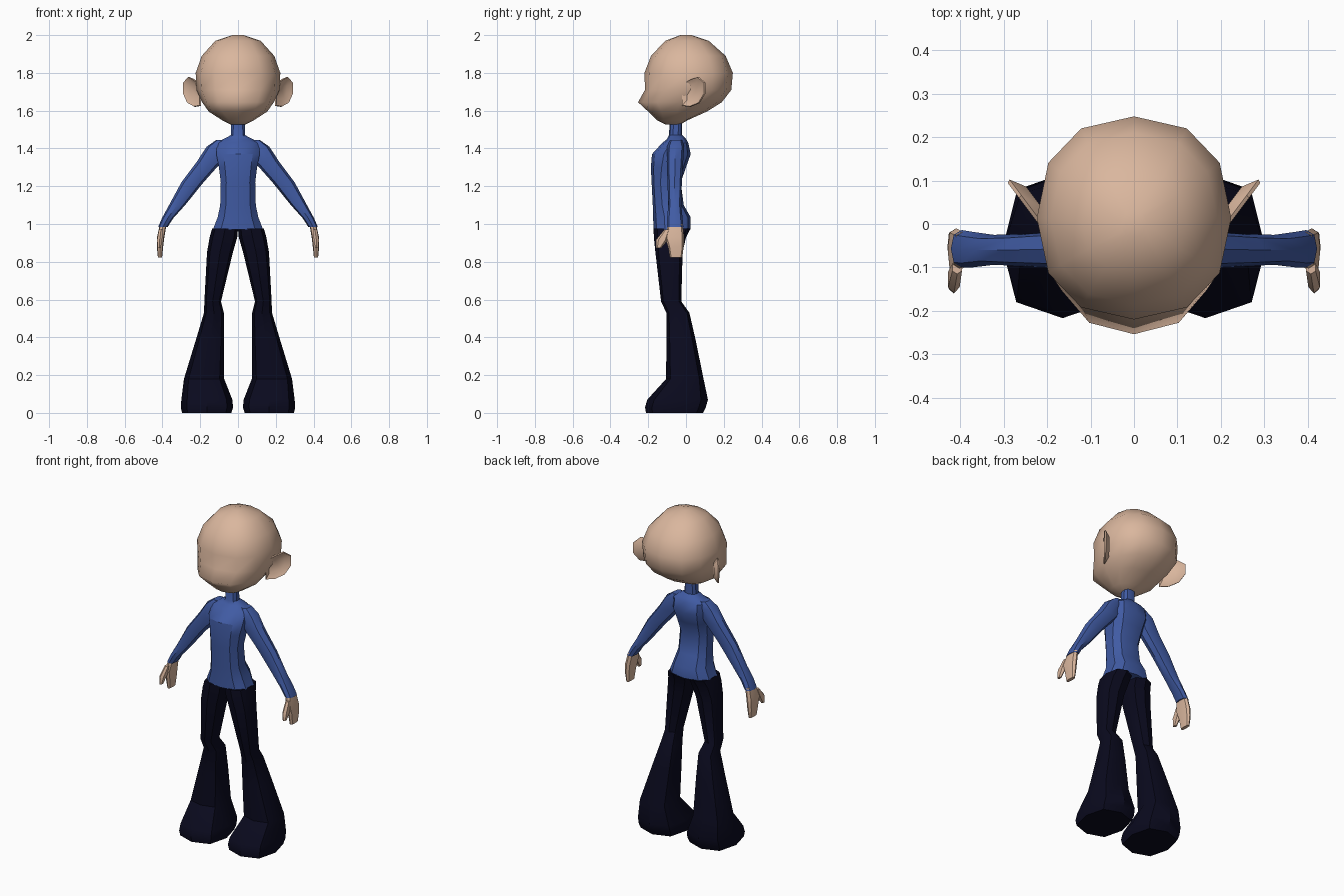
import bpy, bmesh
from math import cos, sin, pi, radians, copysign

if "Cube" in bpy.data.objects:
    bpy.data.objects.remove(bpy.data.objects["Cube"])


def material(name, colour):
    mat = bpy.data.materials.new(name)
    mat.use_nodes = True
    mat.diffuse_color = (*colour, 1)
    bsdf = mat.node_tree.nodes["Principled BSDF"]
    bsdf.inputs["Base Color"].default_value = (*colour, 1)
    bsdf.inputs["Roughness"].default_value = 0.8
    return mat


skin = material("skin", (0.70, 0.47, 0.34))
blue = material("blue_shirt", (0.052, 0.105, 0.37))
navy = material("dark_trousers", (0.003, 0.003, 0.013))


def ring(z, x0, x1, y0, y1, sides, power):
    """Horizontal rounded outline filling the given x and y ranges."""
    points = []
    for i in range(sides):
        c, s = sin(2 * pi * i / sides), cos(2 * pi * i / sides)
        c, s = copysign(abs(c) ** power, c), copysign(abs(s) ** power, s)
        points.append(((x0 + x1) / 2 + c * (x1 - x0) / 2,
                       (y0 + y1) / 2 + s * (y1 - y0) / 2, z))
    return points


def skin_rings(name, rings, mat, side=1, angle=35):
    """Bridge matching rings of points into a closed, capped surface."""
    bm = bmesh.new()
    loops = [[bm.verts.new((side * x, y, z)) for x, y, z in r] for r in rings]
    n = len(loops[0])
    for a, b in zip(loops, loops[1:]):
        for i in range(n):
            j = (i + 1) % n
            bm.faces.new((a[i], a[j], b[j], b[i]))
    bm.faces.new(loops[0])
    bm.faces.new(loops[-1])
    bmesh.ops.recalc_face_normals(bm, faces=bm.faces)
    mesh = bpy.data.meshes.new(name)
    bm.to_mesh(mesh)
    bm.free()
    mesh.materials.append(mat)
    obj = bpy.data.objects.new(name, mesh)
    bpy.context.collection.objects.link(obj)
    bpy.ops.object.select_all(action="DESELECT")
    obj.select_set(True)
    bpy.context.view_layer.objects.active = obj
    bpy.ops.object.shade_smooth_by_angle(angle=radians(angle))
    return obj


def loft(name, sections, mat, side=1, sides=8, power=0.85, angle=35):
    return skin_rings(name, [ring(*s, sides, power) for s in sections],
                      mat, side, angle)


def centred(sections):
    """Turn (z, half width, front, back) into full sections."""
    return [(z, -w, w, y0, y1) for z, w, y0, y1 in sections]


# Head with a pushed-out muzzle
loft("head", centred([
    (2.0, 0.03, -0.03, 0.03), (1.97, 0.12, -0.11, 0.12),
    (1.89, 0.192, -0.185, 0.21), (1.80, 0.224, -0.22, 0.248),
    (1.71, 0.22, -0.217, 0.24), (1.645, 0.19, -0.254, 0.19),
    (1.595, 0.155, -0.2, 0.11), (1.55, 0.085, -0.155, 0.01),
    (1.527, 0.04, -0.11, -0.03)]), skin, sides=12, power=0.88, angle=80)

# Shirt body and high collar
loft("shirt", centred([
    (1.57, 0.035, -0.085, -0.02), (1.47, 0.04, -0.09, -0.02),
    (1.45, 0.08, -0.1, 0.0), (1.43, 0.115, -0.125, 0.012),
    (1.37, 0.12, -0.18, 0.025), (1.3, 0.105, -0.186, 0.0),
    (1.22, 0.095, -0.182, -0.028), (1.1, 0.098, -0.176, -0.012),
    (1.035, 0.112, -0.174, 0.025), (0.972, 0.138, -0.172, 0.025)]),
    blue, sides=10, power=0.8)

# Ear outline: distance along the ear, height
ear_outline = [(0, 1.74), (0.35, 1.765), (0.7, 1.78), (1, 1.75),
               (1, 1.69), (0.75, 1.64), (0.35, 1.62), (0, 1.625)]


def ear_ring(scale, depth):
    """Scaled ear outline, moved along the normal of the swept-back ear."""
    points = []
    for u, z in ear_outline:
        u = 0.4 + (u - 0.4) * scale
        points.append((0.20 + 0.09 * u + 0.8 * depth,
                       -0.02 + 0.12 * u - 0.6 * depth,
                       1.7 + (z - 1.7) * scale))
    return points


for label, side in (("left", 1), ("right", -1)):
    # Dished ear
    skin_rings(label + "_ear",
               [ear_ring(0.6, -0.025), ear_ring(1, -0.004),
                ear_ring(0.96, 0.004), ear_ring(0.6, -0.012)], skin, side)

    # Sleeve, cut in level sections along its slope
    loft(label + "_sleeve", [
        (1.445, 0.07, 0.115, -0.085, -0.02), (1.41, 0.06, 0.165, -0.1, -0.01),
        (1.33, 0.085, 0.218, -0.102, -0.015), (1.22, 0.183, 0.3, -0.098, -0.022),
        (1.1, 0.28, 0.365, -0.094, -0.025), (1.03, 0.343, 0.403, -0.1, -0.018),
        (0.985, 0.372, 0.422, -0.1, -0.014)], blue, side)

    # Hand and thumb
    loft(label + "_hand", [
        (1.0, 0.378, 0.413, -0.095, -0.018), (0.93, 0.39, 0.429, -0.112, -0.01),
        (0.88, 0.396, 0.43, -0.095, -0.012), (0.822, 0.402, 0.424, -0.085, -0.02)],
        skin, side, power=0.65)
    loft(label + "_thumb", [
        (0.97, 0.395, 0.42, -0.115, -0.085), (0.915, 0.4, 0.43, -0.16, -0.095),
        (0.872, 0.408, 0.426, -0.158, -0.132)], skin, side, sides=6)

    # Flared trouser leg covering the foot
    loft(label + "_trouser_leg", [
        (0.975, 0.0, 0.137, -0.172, 0.024), (0.93, 0.004, 0.15, -0.17, 0.0),
        (0.85, 0.027, 0.164, -0.162, -0.018), (0.59, 0.09, 0.178, -0.132, -0.025),
        (0.53, 0.075, 0.18, -0.104, 0.018), (0.39, 0.073, 0.222, -0.104, 0.05),
        (0.18, 0.073, 0.286, -0.105, 0.093), (0.07, 0.03, 0.3, -0.205, 0.116),
        (0.03, 0.026, 0.303, -0.217, 0.105), (0.0, 0.035, 0.296, -0.212, 0.09)],
        navy, side, power=0.75)
